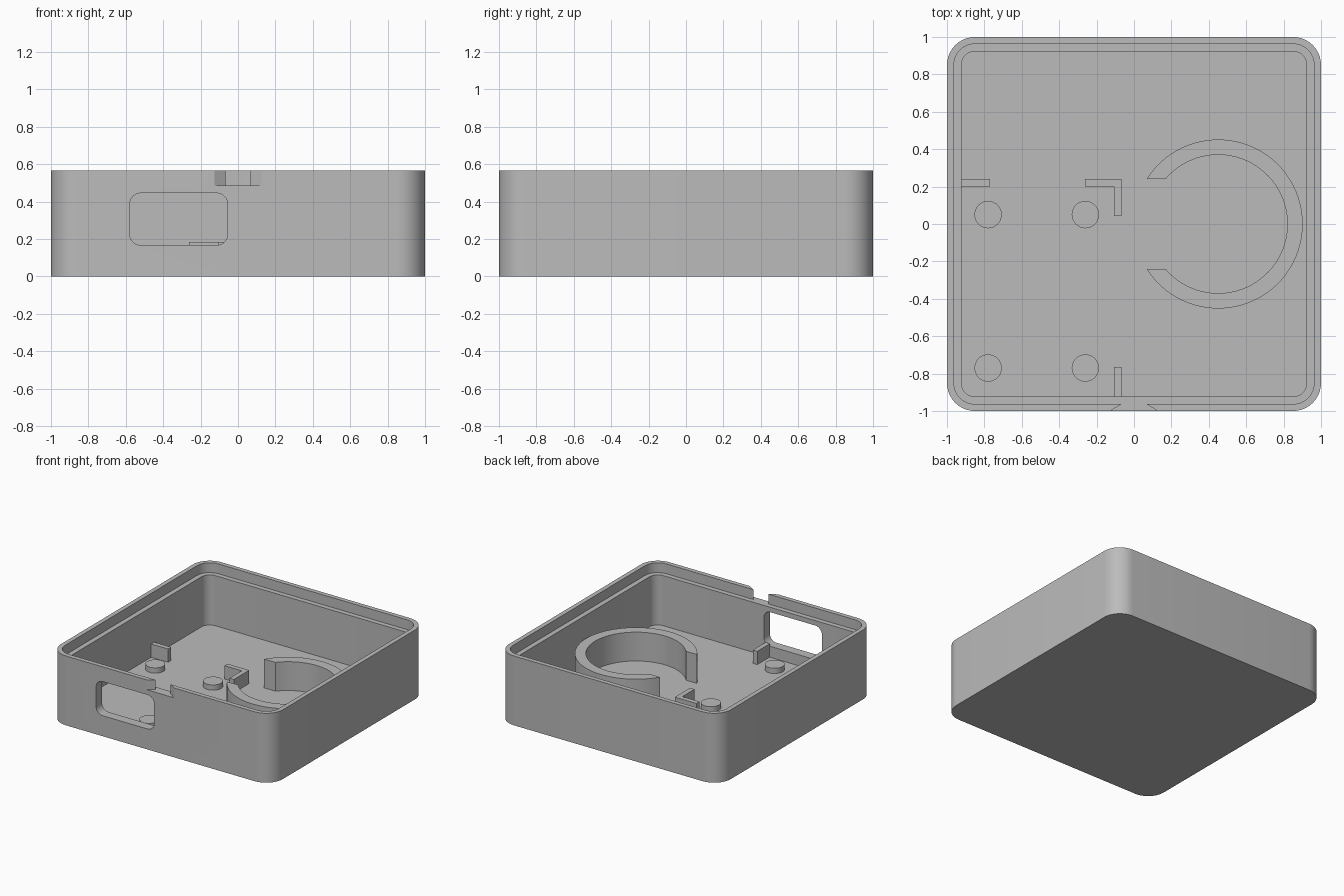
import bpy, bmesh
from math import sin, cos, pi, radians, asin

cube = bpy.data.objects.get("Cube")
if cube:
    bpy.data.objects.remove(cube, do_unlink=True)

HEIGHT, LEDGE, FLOOR = 0.565, 0.485, 0.077
SINK = FLOOR - 0.01      # interior parts are rooted slightly in the floor

grey = bpy.data.materials.new("plain grey")
grey.use_nodes = True
grey.diffuse_color = (0.5, 0.5, 0.5, 1)
grey.node_tree.nodes["Principled BSDF"].inputs["Base Color"].default_value = (0.5, 0.5, 0.5, 1)


def rounded_rect(w, h, r, seg=10):
    """Outline of a rounded rectangle with half sizes w, h."""
    pts = []
    for i, (sx, sy) in enumerate([(1, 1), (-1, 1), (-1, -1), (1, -1)]):
        for k in range(seg + 1):
            a = (i + k / seg) * pi / 2
            pts.append((sx * (w - r) + r * cos(a), sy * (h - r) + r * sin(a)))
    return pts


def loft(name, loops):
    """Skin matching closed loops of 3D points and cap both ends."""
    bm = bmesh.new()
    rings = [[bm.verts.new(p) for p in loop] for loop in loops]
    n = len(rings[0])
    for a, b in zip(rings, rings[1:]):
        for i in range(n):
            j = (i + 1) % n
            bm.faces.new((a[i], a[j], b[j], b[i]))
    bm.faces.new(rings[0][::-1])
    bm.faces.new(rings[-1])
    bmesh.ops.recalc_face_normals(bm, faces=bm.faces)
    mesh = bpy.data.meshes.new(name)
    bm.to_mesh(mesh)
    bm.free()
    obj = bpy.data.objects.new(name, mesh)
    bpy.context.collection.objects.link(obj)
    mesh.materials.append(grey)
    return obj


def prism(name, outline, z0, z1):
    return loft(name, [[(x, y, z) for x, y in outline] for z in (z0, z1)])


def smooth(obj):
    bpy.ops.object.select_all(action='DESELECT')
    obj.select_set(True)
    bpy.context.view_layer.objects.active = obj
    bpy.ops.object.shade_smooth_by_angle(angle=radians(30))


def cut(obj, cutter):
    cutter.hide_render = True
    mod = obj.modifiers.new("cut", 'BOOLEAN')
    mod.operation, mod.solver, mod.object = 'DIFFERENCE', 'EXACT', cutter
    bpy.ops.object.select_all(action='DESELECT')
    obj.select_set(True)
    bpy.context.view_layer.objects.active = obj
    bpy.ops.object.modifier_apply(modifier=mod.name)
    bpy.data.objects.remove(cutter, do_unlink=True)


# Tray: outer wall, stepped rim, inner wall and floor (inset, height)
steps = [(0, 0), (0, HEIGHT), (0.037, HEIGHT), (0.037, LEDGE), (0.077, LEDGE), (0.077, FLOOR)]
tray = loft("tray", [[(x, y, z) for x, y in rounded_rect(1 - d, 1 - d, 0.15 - d)]
                     for d, z in steps])

# Rounded port window through the front wall
window = [(x - 0.317, z + 0.306) for x, z in rounded_rect(0.262, 0.139, 0.06)]
cut(tray, loft("window_cutter", [[(x, y, z) for x, z in window] for y in (-1.1, -0.9)]))

# Flared notch in the front rim
notch = [(-0.19, -1.04), (0.19, -1.04), (0.068, -0.963), (0.068, -0.94),
         (-0.068, -0.94), (-0.068, -0.963)]
cut(tray, prism("notch_cutter", notch, LEDGE, HEIGHT + 0.1))
smooth(tray)

# Open round holder, its ends cut straight
OUTER, INNER, GAP, SEG = 0.452, 0.37, 0.24, 64
outline = []
for r, direction in ((OUTER, 1), (INNER, -1)):
    limit = pi - asin(GAP / r)
    for k in range(SEG + 1):
        a = direction * limit * (2 * k / SEG - 1)
        outline.append((0.45 + r * cos(a), r * sin(a)))
smooth(prism("round_holder", outline, SINK, 0.312))

# Four support posts
for x, side in ((-0.78, "right"), (-0.26, "left")):
    for y, end in ((-0.77, "front"), (0.05, "back")):
        circle = [(x + 0.073 * cos(k * pi / 20), y + 0.073 * sin(k * pi / 20)) for k in range(40)]
        smooth(prism(f"post_{end}_{side}", circle, SINK, 0.12))

# Board locating brackets
brackets = {
    "side_bracket": [(-0.93, 0.2), (-0.77, 0.2), (-0.77, 0.24), (-0.93, 0.24)],
    "front_bracket": [(-0.107, -0.93), (-0.067, -0.93), (-0.067, -0.765), (-0.107, -0.765)],
    "corner_bracket": [(-0.262, 0.2), (-0.107, 0.2), (-0.107, 0.043), (-0.067, 0.043),
                       (-0.067, 0.24), (-0.262, 0.24)],
}
for name, shape in brackets.items():
    prism(name, shape, SINK, 0.185)
